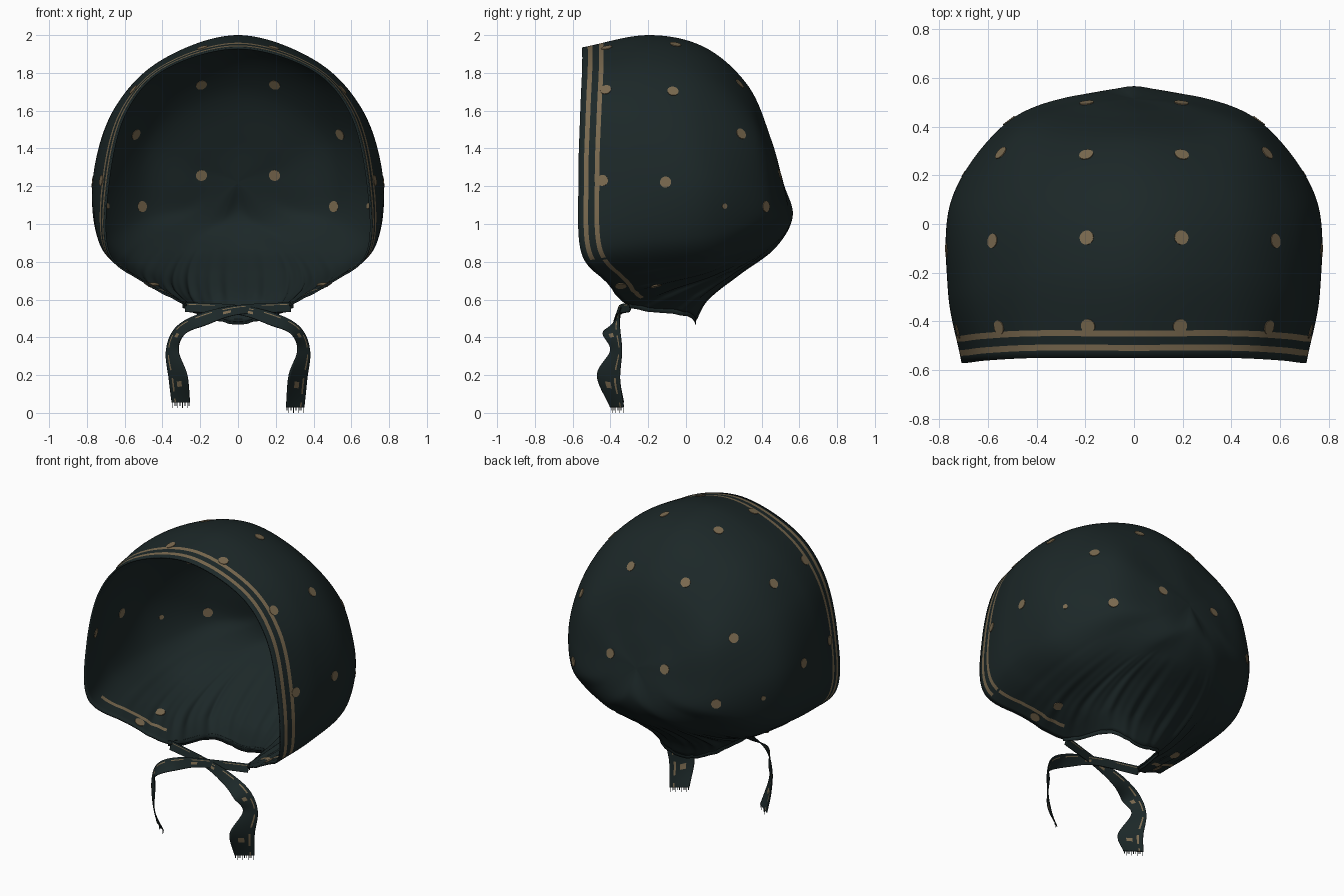
import bpy, bmesh, math
from mathutils import Vector, Matrix

cube = bpy.data.objects.get("Cube")
if cube:
    bpy.data.objects.remove(cube, do_unlink=True)


def make_material(name, color):
    mat = bpy.data.materials.new(name)
    mat.use_nodes = True
    mat.diffuse_color = color
    bsdf = next(n for n in mat.node_tree.nodes if n.type == 'BSDF_PRINCIPLED')
    bsdf.inputs["Base Color"].default_value = color
    bsdf.inputs["Roughness"].default_value = 0.9
    return mat


FABRIC = make_material("dark teal fabric", (0.0115, 0.0205, 0.021, 1))
TAN = make_material("tan print", (0.195, 0.143, 0.079, 1))
# Slots for the outer face (plain, print through, print outside only), then the lining
PLAIN, THROUGH, OUTSIDE = range(3)
SLOTS = (FABRIC, TAN, TAN, FABRIC, TAN, FABRIC)


def spline(a, b, c, d, t):
    """Smooth curve from b to c."""
    return 0.5 * (2 * b + (c - a) * t + (2 * a - 5 * b + 4 * c - d) * t ** 2
                  + (3 * b - a - 3 * c + d) * t ** 3)


def smooth_path(points, steps):
    """Smooth open path through all points."""
    pts = [2 * points[0] - points[1], *points, 2 * points[-1] - points[-2]]
    path = [spline(*pts[i:i + 4], k / steps)
            for i in range(len(points) - 1) for k in range(steps)]
    return path + [points[-1]]


def resample(path, distances):
    """Points at the given lengths along a polyline."""
    out, walked, i = [], 0.0, 0
    for want in distances:
        while i < len(path) - 2 and walked + (path[i + 1] - path[i]).length < want:
            walked += (path[i + 1] - path[i]).length
            i += 1
        step = (path[i + 1] - path[i]).length
        out.append(path[i].lerp(path[i + 1], min(1, (want - walked) / max(step, 1e-6))))
    return out


def add_object(name, bm, mats):
    mesh = bpy.data.meshes.new(name)
    bm.to_mesh(mesh)
    bm.free()
    for mat in mats:
        mesh.materials.append(mat)
    obj = bpy.data.objects.new(name, mesh)
    bpy.context.collection.objects.link(obj)
    return obj


def cloth_grid(name, columns, pick, thickness, closed=False, offset=-1):
    """Sheet from columns of points; pick(column, row) gives the slot."""
    bm = bmesh.new()
    grid = [[bm.verts.new(p) for p in col] for col in columns]
    count = len(grid)
    for i in range(count if closed else count - 1):
        left, right = grid[i], grid[(i + 1) % count]
        for j in range(len(left) - 1):
            face = bm.faces.new((left[j], right[j], right[j + 1], left[j + 1]))
            face.material_index = pick(i, j)
            face.smooth = True
    bmesh.ops.remove_doubles(bm, verts=bm.verts[:], dist=1e-5)
    solid = add_object(name, bm, SLOTS).modifiers.new("thickness", 'SOLIDIFY')
    solid.thickness, solid.offset = thickness, offset
    solid.material_offset = len(SLOTS) // 2


def flip(p):
    return Vector((-p.x, p.y, p.z))


# Hood: ribs run from the rim (or neck edge) to the centre of the back
RIBS = [
    [(0, -.55, 1.935), (0, -.2, 2), (0, .1, 1.935), (0, .33, 1.73), (0, .45, 1.45)],
    [(.39, -.55, 1.825), (.41, -.2, 1.865), (.4, .1, 1.8), (.31, .34, 1.62), (.16, .46, 1.38)],
    [(.6, -.56, 1.59), (.66, -.25, 1.6), (.64, .07, 1.56), (.48, .37, 1.45), (.24, .48, 1.3)],
    [(.69, -.57, 1.22), (.757, -.27, 1.24), (.745, .1, 1.23), (.53, .4, 1.2), (.26, .5, 1.2)],
    [(.69, -.555, .85), (.735, -.26, .9), (.71, .11, .94), (.52, .41, 1.03), (.27, .52, 1.1)],
    [(.5, -.42, .69), (.56, -.14, .735), (.56, .16, .8), (.43, .4, .935), (.22, .53, 1.05)],
    [(.28, -.3, .57), (.38, -.08, .655), (.39, .16, .735), (.31, .4, .86), (.16, .54, 1)],
    [(.18, 0, .525), (.23, .09, .62), (.24, .25, .735), (.2, .42, .85), (.1, .55, 1)],
    [(0, .05, .48), (0, .12, .605), (0, .28, .73), (0, .47, .87), (0, .565, 1.04)],
]
BACK = Vector((0, .515, 1.22))
HEART = Vector((0, -.1, 1.2))
half = [[Vector(p) for p in rib] for rib in RIBS]
ribs = half + [[flip(p) for p in rib] for rib in half[-2:0:-1]]
N, SPAN, ROWS = len(ribs), 20, 80
HEM = [0, .03, .055, .09, .115]          # row distances that bound the two stripes


def rib_place(column):
    """Position counted from the top (0) to the nape (8), same on both sides."""
    u = column / SPAN
    return min(u, N - u)


def hood_column(column):
    i, t = divmod(column, SPAN)
    t /= SPAN

    def across(level, turn=0):
        return spline(*(ribs[(i + k + turn) % N][level] for k in (-1, 0, 1, 2)), t)
    pts = [across(k) for k in range(5)] + [BACK, across(4, N // 2)]
    path = smooth_path(pts, 12)[:-12]
    total = sum((b - a).length for a, b in zip(path, path[1:]))
    rest = total - HEM[-1]
    out = resample(path, HEM + [HEM[-1] + rest * k / ROWS for k in range(1, ROWS + 1)])
    out[-1] = BACK.copy()
    # gathers fanning out of the neck
    place = rib_place(column)
    gather = max(0, min(1, (place - 4.3) / 1.7))
    wave = math.sin(place * 13) + 0.6 * math.sin(place * 22 + 1)
    for j, p in enumerate(out):
        s = j / len(out)
        fade = max(0, 1 - s / 0.55) * min(1, s * 8 + 0.25)
        p += (p - HEART).normalized() * 0.007 * gather * wave * fade
    return out


hood = [hood_column(c) for c in range(N * SPAN)]


def hood_print(column, row):
    place = rib_place(column)
    if row == 3 and 4.2 < place < 5.9:      # only one stripe runs under the chin
        return THROUGH
    return OUTSIDE if row in (1, 3) and place < 4.2 else PLAIN


CLOTH = 0.01
cloth_grid("hood", hood, hood_print, CLOTH, closed=True)

# Printed dots: thin round plates set through the cloth, one side then mirrored
DOTS = [(.2, -.06, 1.96), (.59, -.06, 1.72), (.76, -.1, 1.22), (.2, .3, 1.75),
        (.54, .28, 1.48), (.2, .49, 1.26), (.5, .4, 1.09), (.45, -.15, .64),
        (.19, -.43, 1.96), (.55, -.43, 1.7), (.73, -.45, 1.24), (.47, -.34, .68)]
FAINT_DOTS = [(.7, .2, 1.09)]
dots = bmesh.new()
spots = [(i, j) for i in range(N * SPAN // 2) for j in range(1, len(HEM) + ROWS - 1)]
for radius, group in ((.03, DOTS), (.015, FAINT_DOTS)):
    for d in group:
        i, j = min(spots, key=lambda s: (hood[s[0]][s[1]] - Vector(d)).length_squared)
        spot = hood[i][j]
        normal = (hood[i + 1][j] - hood[i - 1][j]).cross(
            hood[i][j + 1] - hood[i][j - 1]).normalized()
        for place, out in ((spot, normal), (flip(spot), flip(normal))):
            turn = out.to_track_quat('Z', 'Y').to_matrix().to_4x4()
            bmesh.ops.create_cone(
                dots, cap_ends=True, segments=14, radius1=radius, radius2=radius,
                depth=CLOTH + .006,
                matrix=Matrix.Translation(place - out * CLOTH / 2) @ turn)
add_object("printed_dots", dots, [TAN])


# Ribbons: a sheet between two edges
def ribbon(name, edge_a, edge_b, pick, across=12):
    columns = [[a.lerp(b, k / across) for k in range(across + 1)]
               for a, b in zip(edge_a, edge_b)]
    cloth_grid(name, columns, pick, 0.006, offset=0)


# Neck band follows the gathered edge round the nape
neck = [hood[c][0] for c in range(6 * SPAN, 10 * SPAN + 1)]
hem_low = [p + Vector((p.x * .04, 0, -.012)) for p in neck]
hem_high = [p + Vector((p.x * .04, 0, .022)) for p in neck]
ribbon("neck_band", hem_high, hem_low, lambda c, r: PLAIN, 2)

# Ties cross in front of the neck, then hang with a twist
OUTER = [(-.28, -.28, .585), (0, -.335, .57), (.2, -.35, .525), (.33, -.35, .45),
         (.38, -.34, .33), (.365, -.35, .18), (.35, -.33, .03)]
INNER = [(-.28, -.3, .535), (0, -.35, .52), (.17, -.39, .465), (.28, -.44, .42),
         (.315, -.4, .33), (.27, -.47, .2), (.255, -.4, .03)]


def tie_print(column, row):
    stripe = row == 2 and column % 20 < 13
    dot = (column % 48 - 30) ** 2 / 9 + (row - 6) ** 2 / 4 < 1
    return THROUGH if stripe or dot else PLAIN


for side, sign in (("left", 1), ("right", -1)):
    edges = []
    for edge in (OUTER, INNER):
        pts = [Vector(p) for p in edge]
        if sign < 0:                     # second tie passes in front and is shorter
            pts = [flip(p) for p in pts]
            pts[1].y -= .015
            pts[-1].z += .025
        edges.append(smooth_path(pts, 24))
    ribbon(side + "_tie", *edges, tie_print)
    # Frayed threads at the end
    fringe = bmesh.new()
    for k in range(11):
        top = edges[0][-1].lerp(edges[1][-1], (k + .5) / 11)
        drop = Vector((0, 0, -.018 - .012 * (k % 3 == 0)))
        wide = (edges[1][-1] - edges[0][-1]).normalized() * .002
        fringe.faces.new([fringe.verts.new(p) for p in
                          (top - wide, top + wide, top + wide + drop, top - wide + drop)])
    add_object(side + "_fringe", fringe, [FABRIC])
